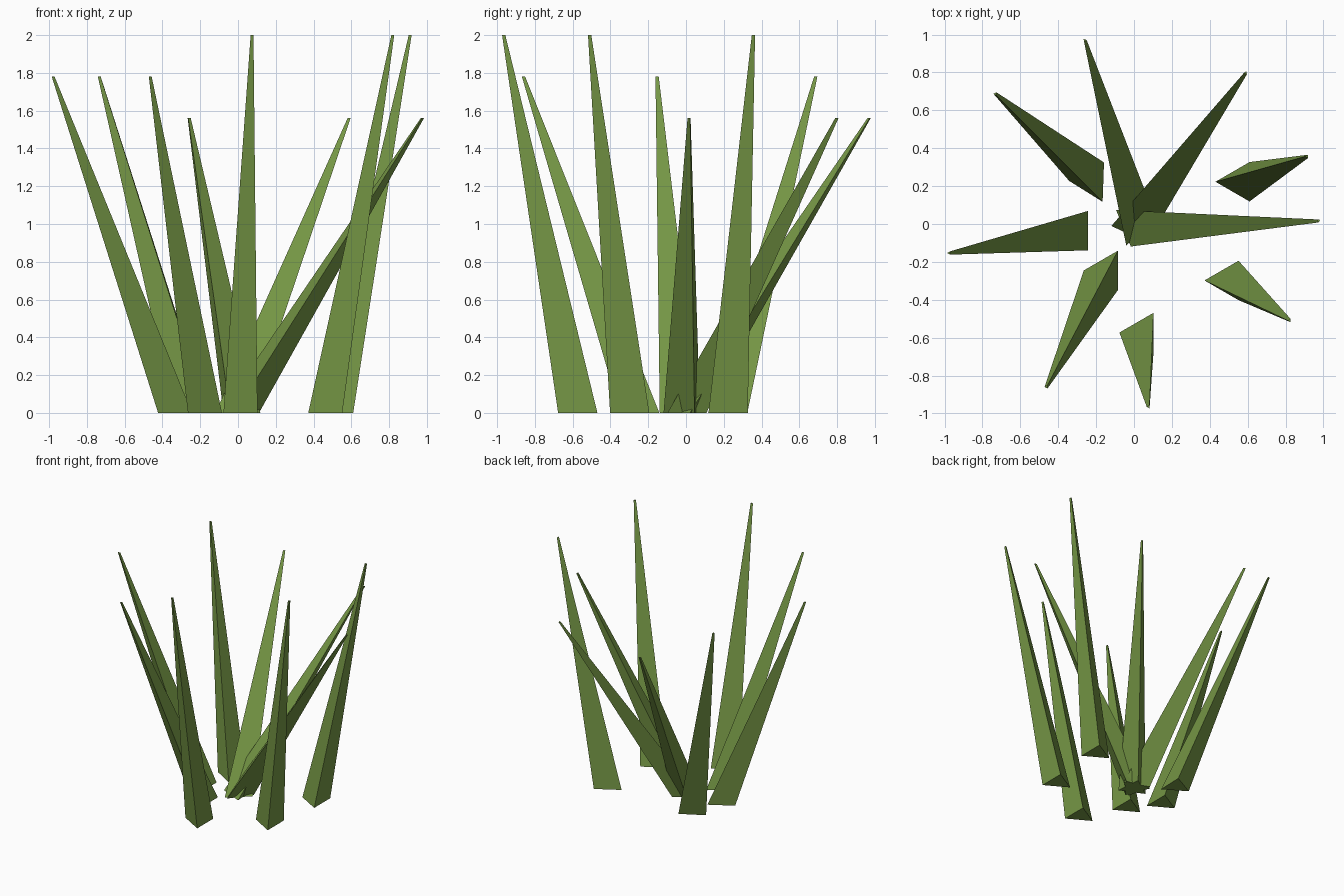
import bpy
import bmesh
from math import cos, sin, radians
from mathutils import Vector

cube = bpy.data.objects.get("Cube")
if cube:
    bpy.data.objects.remove(cube, do_unlink=True)

# Single leaf green
green = bpy.data.materials.new("grass_green")
green.use_nodes = True
colour = (0.18, 0.31, 0.06, 1.0)
green.diffuse_color = colour
green.node_tree.nodes["Principled BSDF"].inputs["Base Color"].default_value = colour

BASE_RADIUS = 0.12
TIP_RADIUS = 0.01


def triangle(bm, centre, radius, turn):
    """Ring of three vertices around a centre."""
    return [bm.verts.new(Vector(centre) + radius * Vector((cos(a), sin(a), 0)))
            for a in (radians(turn + 120 * i) for i in range(3))]


def blade(name, base, tip, turn):
    """Leaning three-sided blade, flat at the ground and at its narrow tip."""
    bm = bmesh.new()
    low = triangle(bm, (*base, 0), BASE_RADIUS, turn)
    high = triangle(bm, tip, TIP_RADIUS, turn)
    bm.faces.new(reversed(low))
    bm.faces.new(high)
    for i in range(3):
        j = (i + 1) % 3
        bm.faces.new((low[i], low[j], high[j], high[i]))
    bmesh.ops.recalc_face_normals(bm, faces=bm.faces)
    mesh = bpy.data.meshes.new(name)
    bm.to_mesh(mesh)
    bm.free()
    mesh.materials.append(green)
    obj = bpy.data.objects.new(name, mesh)
    bpy.context.collection.objects.link(obj)


# Tall outer blades
blade("tall_blade_front", (0.043, -0.573), (0.077, -0.965, 2.0), 180)
blade("tall_blade_front_left", (0.492, -0.298), (0.822, -0.51, 2.0), 180)
blade("tall_blade_back_left", (0.55, 0.223), (0.914, 0.357, 2.0), 180)

# Middle blades, leaning further out
blade("middle_blade_right", (-0.303, -0.035), (-0.976, -0.153, 1.78), 180)
blade("middle_blade_front_right", (-0.145, -0.245), (-0.462, -0.86, 1.78), 180)
blade("middle_blade_back_right", (-0.222, 0.223), (-0.732, 0.687, 1.78), 178)

# Short blades fanning out from the centre
blade("short_blade_back", (0, 0), (-0.26, 0.97, 1.56), 130)
blade("short_blade_back_left", (0, 0), (0.59, 0.798, 1.56), 185)
blade("short_blade_left", (0, 0), (0.975, 0.018, 1.56), 142)
